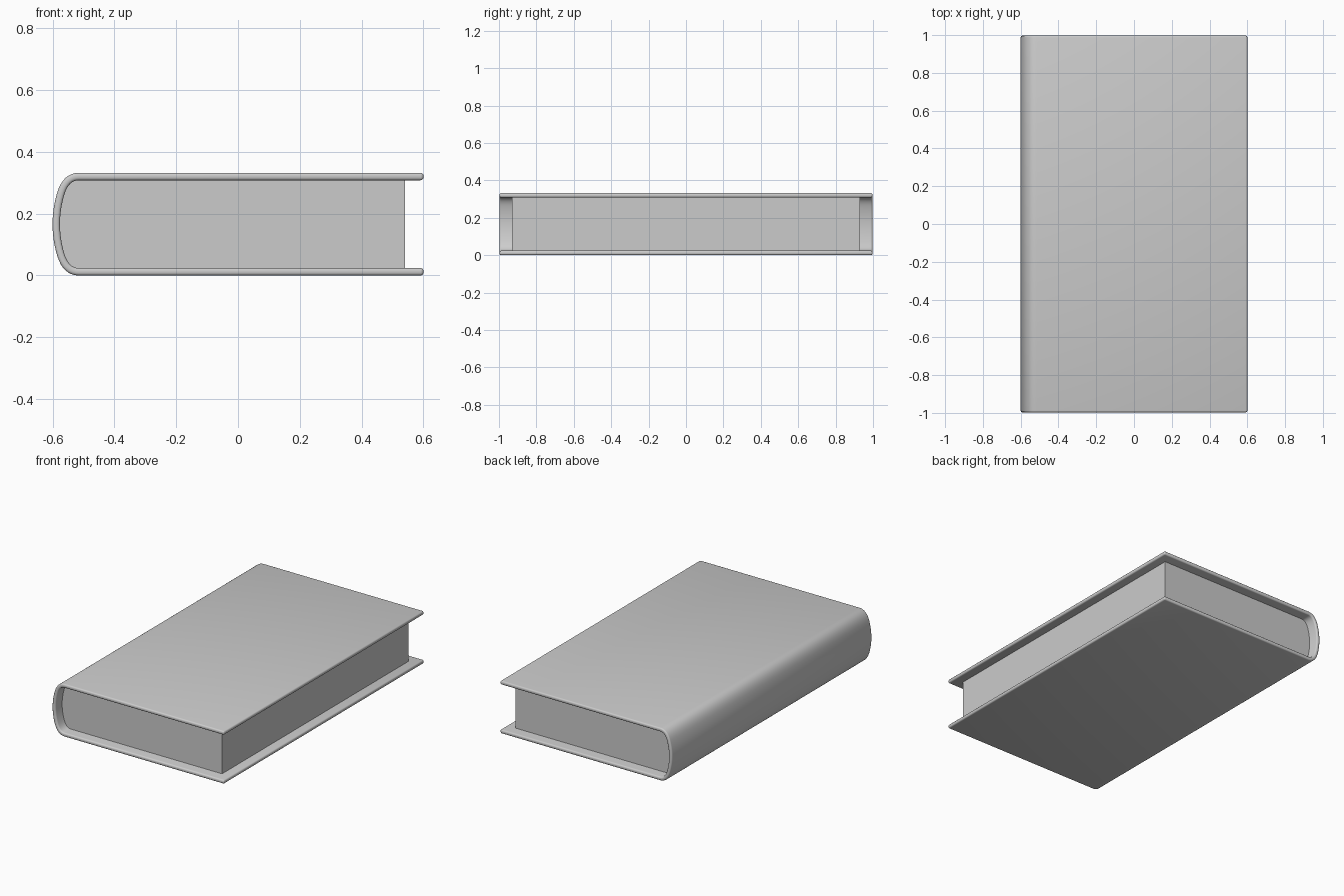
import bpy, bmesh

if "Cube" in bpy.data.objects:
    bpy.data.objects.remove(bpy.data.objects["Cube"])

T = 0.024          # cover thickness
H = 0.332          # total height
MID = H / 2
LEFT = -0.6 + T / 2


def spine_curve(inset):
    """Rounded spine from top to bottom, moved inward by inset from the cover midline."""
    top = H - T / 2 - inset
    end_z = MID + 0.10
    left = LEFT + inset
    end_x = left + 1.5 * 0.10 ** 2
    start, ctrl, end = (-0.515, top), (-0.556 + inset * 0.8, top), (end_x, end_z)
    half = []
    for i in range(9):
        t = i / 8
        half.append(tuple((1 - t) ** 2 * a + 2 * t * (1 - t) * b + t * t * c
                          for a, b, c in zip(start, ctrl, end)))
    for i in range(1, 7):
        dz = 0.10 * (1 - i / 6)
        half.append((left + 1.5 * dz * dz, MID + dz))
    return half + [(x, 2 * MID - z) for x, z in reversed(half[:-1])]


def extrude_profile(name, pts, y, closed):
    bm = bmesh.new()
    rows = [[bm.verts.new((x, s * y, z)) for x, z in pts] for s in (-1, 1)]
    n = len(pts)
    for i in range(n if closed else n - 1):
        j = (i + 1) % n
        bm.faces.new((rows[0][i], rows[0][j], rows[1][j], rows[1][i]))
    if closed:
        bm.faces.new(rows[0])
        bm.faces.new(rows[1])
    bmesh.ops.recalc_face_normals(bm, faces=bm.faces)
    mesh = bpy.data.meshes.new(name)
    bm.to_mesh(mesh)
    bm.free()
    ob = bpy.data.objects.new(name, mesh)
    bpy.context.collection.objects.link(ob)
    return ob


def smooth(ob):
    bpy.ops.object.select_all(action='DESELECT')
    ob.select_set(True)
    bpy.context.view_layer.objects.active = ob
    bpy.ops.object.shade_smooth_by_angle(angle=0.7)


# Cover: one wrapped sheet with thickness and rounded rims
path = [(0.6, H - T / 2)] + spine_curve(0) + [(0.6, T / 2)]
cover = extrude_profile("cover", path, 0.997, False)
solid = cover.modifiers.new("thickness", 'SOLIDIFY')
solid.thickness = T
solid.offset = 0
solid.use_even_offset = True
bevel = cover.modifiers.new("rounded_rim", 'BEVEL')
bevel.width = 0.009
bevel.segments = 3
bevel.limit_method = 'ANGLE'
bevel.angle_limit = 1.05
smooth(cover)

# Page block: fills the inside of the cover, set back from its edges
inner = T / 2 - 0.001
pages = extrude_profile("page_block",
                        [(0.54, H - T / 2 - inner)] + spine_curve(inner) + [(0.54, T / 2 + inner)],
                        0.93, True)
smooth(pages)
